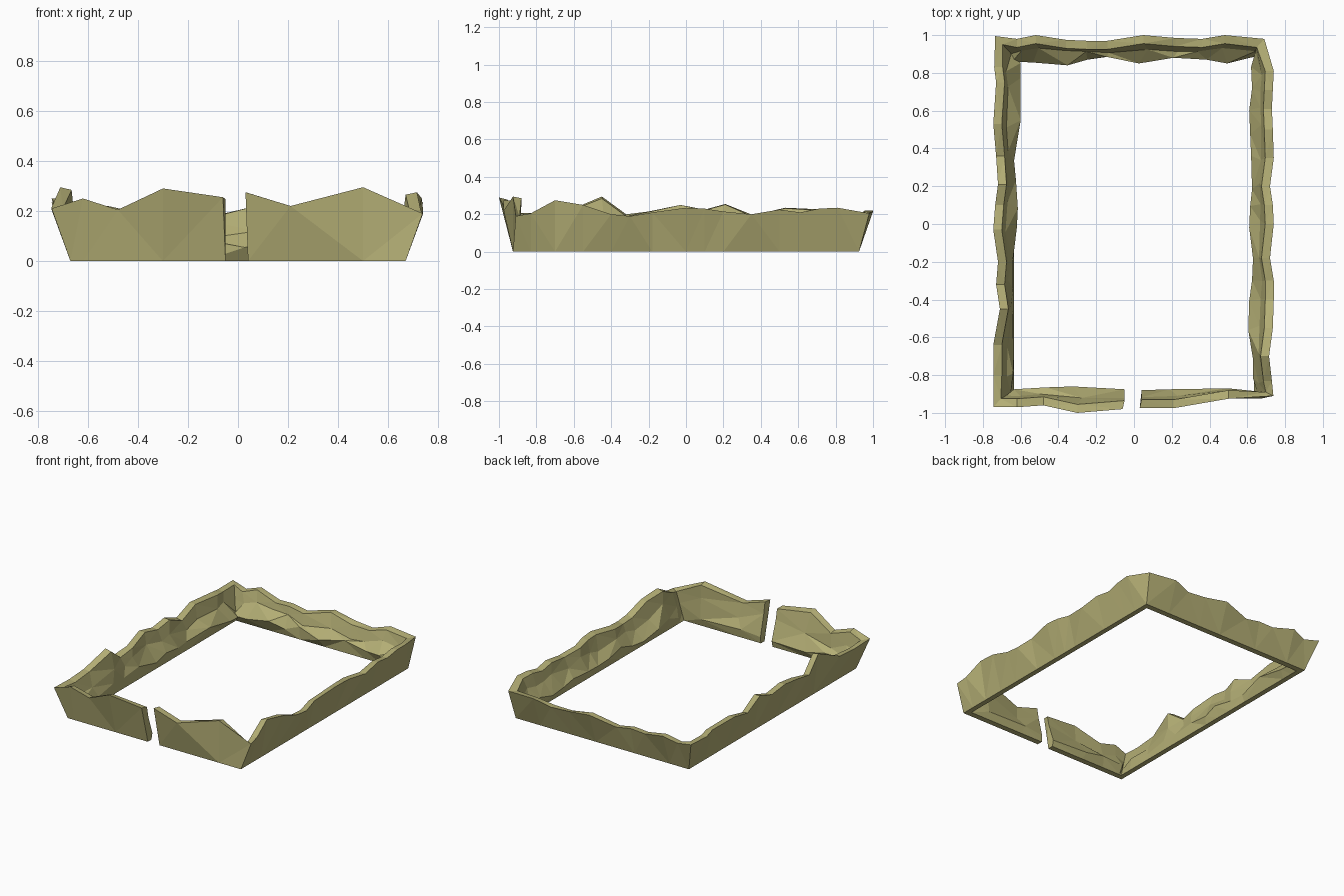
import bpy, bmesh, random
from mathutils import Vector

random.seed(4)
OUT = (0.67, 0.925)     # outer footprint, half sizes
INN = (0.635, 0.885)    # inner footprint, half sizes

# Stations on each wall: along, outer top edge, top height, inner bulge
front_right = [(0.03, -0.975, 0.275, -0.88), (0.21, -0.975, 0.22, -0.875),
               (0.50, -0.925, 0.295, -0.87)]
right = [(-0.83, 0.73, 0.205, 0.63), (-0.70, 0.715, 0.275, 0.63), (-0.55, 0.735, 0.25, 0.605),
         (-0.40, 0.74, 0.20, 0.61), (-0.30, 0.74, 0.19, 0.625), (-0.18, 0.72, 0.21, 0.63),
         (0.0, 0.74, 0.235, 0.61), (0.10, 0.735, 0.23, 0.615), (0.20, 0.72, 0.215, 0.625),
         (0.35, 0.74, 0.20, 0.62), (0.50, 0.735, 0.225, 0.615), (0.61, 0.73, 0.21, 0.61),
         (0.71, 0.735, 0.23, 0.625), (0.81, 0.74, 0.235, 0.62)]
back = [(0.48, 1.0, 0.215, 0.85), (0.36, 0.98, 0.18, 0.87), (0.22, 0.985, 0.19, 0.88),
        (0.05, 1.0, 0.215, 0.85), (-0.14, 0.97, 0.17, 0.885), (-0.25, 0.97, 0.19, 0.87),
        (-0.36, 0.975, 0.185, 0.84), (-0.52, 1.0, 0.22, 0.855), (-0.62, 0.98, 0.19, 0.86)]
left = [(0.83, -0.74, 0.21, -0.60), (0.75, -0.73, 0.225, -0.60), (0.53, -0.745, 0.235, -0.60),
        (0.36, -0.73, 0.195, -0.635), (0.21, -0.72, 0.255, -0.625), (0.10, -0.735, 0.225, -0.615),
        (-0.03, -0.745, 0.25, -0.62), (-0.20, -0.72, 0.215, -0.64), (-0.32, -0.73, 0.20, -0.64),
        (-0.45, -0.71, 0.295, -0.64), (-0.64, -0.745, 0.215, -0.64), (-0.80, -0.745, 0.205, -0.64)]
front_left = [(-0.62, -0.97, 0.25, -0.875), (-0.48, -0.96, 0.205, -0.865),
              (-0.30, -1.0, 0.29, -0.86), (-0.06, -0.98, 0.255, -0.875)]


def ring(ob, ot, it, ib, bulge, along):
    """One cross-section: outer face, rim, two rough inner rows, inner foot."""
    slide = Vector((0, 0, 0))
    slide[along] = random.uniform(-0.025, 0.025)
    hi = it.lerp(ib, random.uniform(0.25, 0.5)) + slide
    lo = bulge - slide
    return [ob, ot, it, hi, lo, ib]


def wall_ring(row, along):
    t, out, z, mid = row
    across = 1 - along
    s = 1 if out > 0 else -1

    def pt(a, c, h):
        v = Vector((0, 0, h))
        v[along], v[across] = a, c
        return v
    lim = INN[along]
    ti = max(-lim, min(lim, t))
    tb = max(-OUT[along], min(OUT[along], t))
    ends = abs(t) < 0.07 and along == 0 and s < 0
    if ends:
        tb = ti = 0.04 if t > 0 else -0.05
    r = ring(pt(tb, s * OUT[across], 0), pt(t, out, z),
             pt(ti, out - s * 0.045, z - random.uniform(0, 0.012)),
             pt(ti, s * INN[across], 0),
             pt(ti, mid, random.uniform(0.04, 0.09)), along)
    if ends:                       # keep the two gateway ends flat
        r[3][0] = r[4][0] = ti
    return r


def corner_ring(x, y, z):
    sx, sy = (1 if x > 0 else -1), (1 if y > 0 else -1)
    ib = Vector((sx * INN[0], sy * INN[1], 0))
    it = Vector((x - sx * 0.04, y - sy * 0.045, z - 0.005))
    if abs(y) < 0.92:
        it.y = y - sy * 0.02
    return [Vector((sx * OUT[0], sy * OUT[1], 0)), Vector((x, y, z)), it,
            it.lerp(ib, 0.4), it.lerp(ib, 0.75), ib]


# Full run of cross-sections, gateway to gateway
rings = [wall_ring(r, 0) for r in front_right]
rings.append(corner_ring(0.738, -0.91, 0.19))
rings += [wall_ring(r, 1) for r in right]
rings.append(corner_ring(0.69, 0.98, 0.205))
rings += [wall_ring(r, 0) for r in back]
rings.append(corner_ring(-0.735, 0.995, 0.215))
rings += [wall_ring(r, 1) for r in left]
rings.append(corner_ring(-0.745, -0.97, 0.21))
rings += [wall_ring(r, 0) for r in front_left]

# Skin the sections into a closed, faceted wall
bm = bmesh.new()
vs = [[bm.verts.new(p) for p in r] for r in rings]
n = len(vs[0])
for a, b in zip(vs, vs[1:]):
    for i in range(n):
        j = (i + 1) % n
        bm.faces.new((a[i], b[i], b[j], a[j]))
bm.faces.new(vs[0])
bm.faces.new(vs[-1][::-1])
bmesh.ops.triangulate(bm, faces=bm.faces[:])
bmesh.ops.recalc_face_normals(bm, faces=bm.faces[:])
me = bpy.data.meshes.new("stone_wall")
bm.to_mesh(me)
bm.free()
wall = bpy.data.objects.new("stone_wall", me)
bpy.context.collection.objects.link(wall)

# Khaki stone
mat = bpy.data.materials.new("khaki_stone")
mat.diffuse_color = (0.46, 0.43, 0.18, 1)
me.materials.append(mat)
